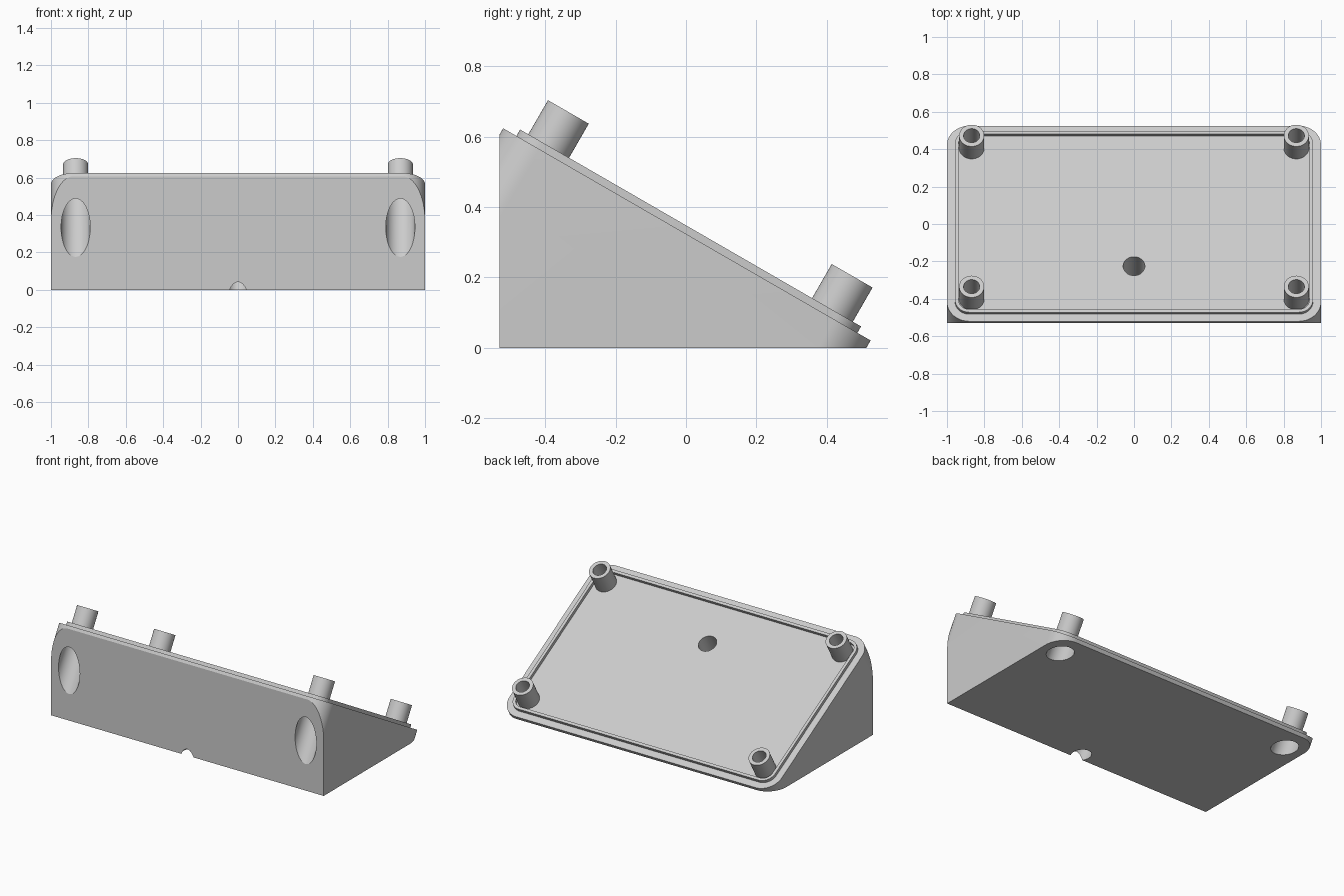
import bpy, bmesh, math
from mathutils import Matrix, Vector

if "Cube" in bpy.data.objects:
    bpy.data.objects.remove(bpy.data.objects["Cube"])

# Sloped frame: local x = across, y = down the slope, z = out of the slope
SLOPE = Matrix.Translation((0, 0.0025, 0.3225)) @ Matrix.Rotation(math.radians(-30), 4, 'X')
POST_X, POST_U = 0.868, 0.466

grey = bpy.data.materials.new("light grey")
grey.diffuse_color = (0.6, 0.6, 0.6, 1)
grey.use_nodes = True
grey.node_tree.nodes["Principled BSDF"].inputs["Base Color"].default_value = grey.diffuse_color


def rounded_rect(hx, hy, r, seg=16):
    pts = []
    for i, (sx, sy) in enumerate([(1, 1), (-1, 1), (-1, -1), (1, -1)]):
        for k in range(seg + 1):
            a = math.pi / 2 * (i + k / seg)
            pts.append((sx * (hx - r) + r * math.cos(a), sy * (hy - r) + r * math.sin(a)))
    return pts


def circle(r, cx=0, cy=0, n=48):
    return [(cx + r * math.cos(2 * math.pi * k / n), cy + r * math.sin(2 * math.pi * k / n))
            for k in range(n)]


def extrude(name, outer, z0, z1, inner=None, cuts=()):
    """Prism, or tube when an inner outline is given, standing on the slope."""
    bm = bmesh.new()

    def loop(pts, z):
        return [bm.verts.new(SLOPE @ Vector((x, y, z))) for x, y in pts]

    def bridge(a, b):
        for i in range(len(a)):
            j = (i + 1) % len(a)
            bm.faces.new((a[i], a[j], b[j], b[i]))

    lo, hi = loop(outer, z0), loop(outer, z1)
    bridge(lo, hi)
    if inner:
        ilo, ihi = loop(inner, z0), loop(inner, z1)
        bridge(ihi, ilo)
        bridge(hi, ihi)
        bridge(ilo, lo)
    else:
        bm.faces.new(hi)
        bm.faces.new(lo[::-1])
    # Trim with planes and close the openings
    for co, no in cuts:
        res = bmesh.ops.bisect_plane(bm, geom=bm.verts[:] + bm.edges[:] + bm.faces[:],
                                     plane_co=co, plane_no=no, clear_outer=True)
        edges = [e for e in res["geom_cut"] if isinstance(e, bmesh.types.BMEdge)]
        bmesh.ops.contextual_create(bm, geom=edges)
    bmesh.ops.recalc_face_normals(bm, faces=bm.faces[:])
    me = bpy.data.meshes.new(name)
    bm.to_mesh(me)
    bm.free()
    me.materials.append(grey)
    ob = bpy.data.objects.new(name, me)
    bpy.context.collection.objects.link(ob)
    return ob


def activate(ob):
    bpy.ops.object.select_all(action='DESELECT')
    ob.select_set(True)
    bpy.context.view_layer.objects.active = ob


def drill(ob, r, cx, cy, z0, z1):
    cutter = extrude("drill_cutter", circle(r, cx, cy), z0, z1)
    cutter.hide_render = True
    mod = ob.modifiers.new("drill", 'BOOLEAN')
    mod.operation, mod.solver, mod.object = 'DIFFERENCE', 'EXACT', cutter
    activate(ob)
    bpy.ops.object.modifier_apply(modifier=mod.name)
    bpy.data.objects.remove(cutter)


def smooth(ob):
    activate(ob)
    bpy.ops.object.shade_smooth_by_angle(angle=math.radians(30))


# Wedge body: rounded block trimmed by the floor and the vertical front
body = extrude("wedge_body", rounded_rect(1, 0.6035, 0.12), -0.9, 0,
               cuts=[((0, 0, 0), (0, 0, -1)), ((0, -0.53, 0), (0, -1, 0))])

# Cable hole straight through the wedge
drill(body, 0.058, 0, -0.263, -0.9, 0.1)

# Raised lip
smooth(extrude("lip", rounded_rect(0.957, 0.56, 0.077), 0, 0.021,
               inner=rounded_rect(0.938, 0.541, 0.058)))

# Screw posts, with screw holes and wide counterbores from below
for sx in (-1, 1):
    for su in (-1, 1):
        x, u = sx * POST_X, su * POST_U
        drill(body, 0.078, x, u, -0.9, -0.034)
        drill(body, 0.043, x, u, -0.1, 0.1)
        smooth(extrude("screw_post", circle(0.067, x, u), 0, 0.133,
                       inner=circle(0.043, x, u)))
smooth(body)
